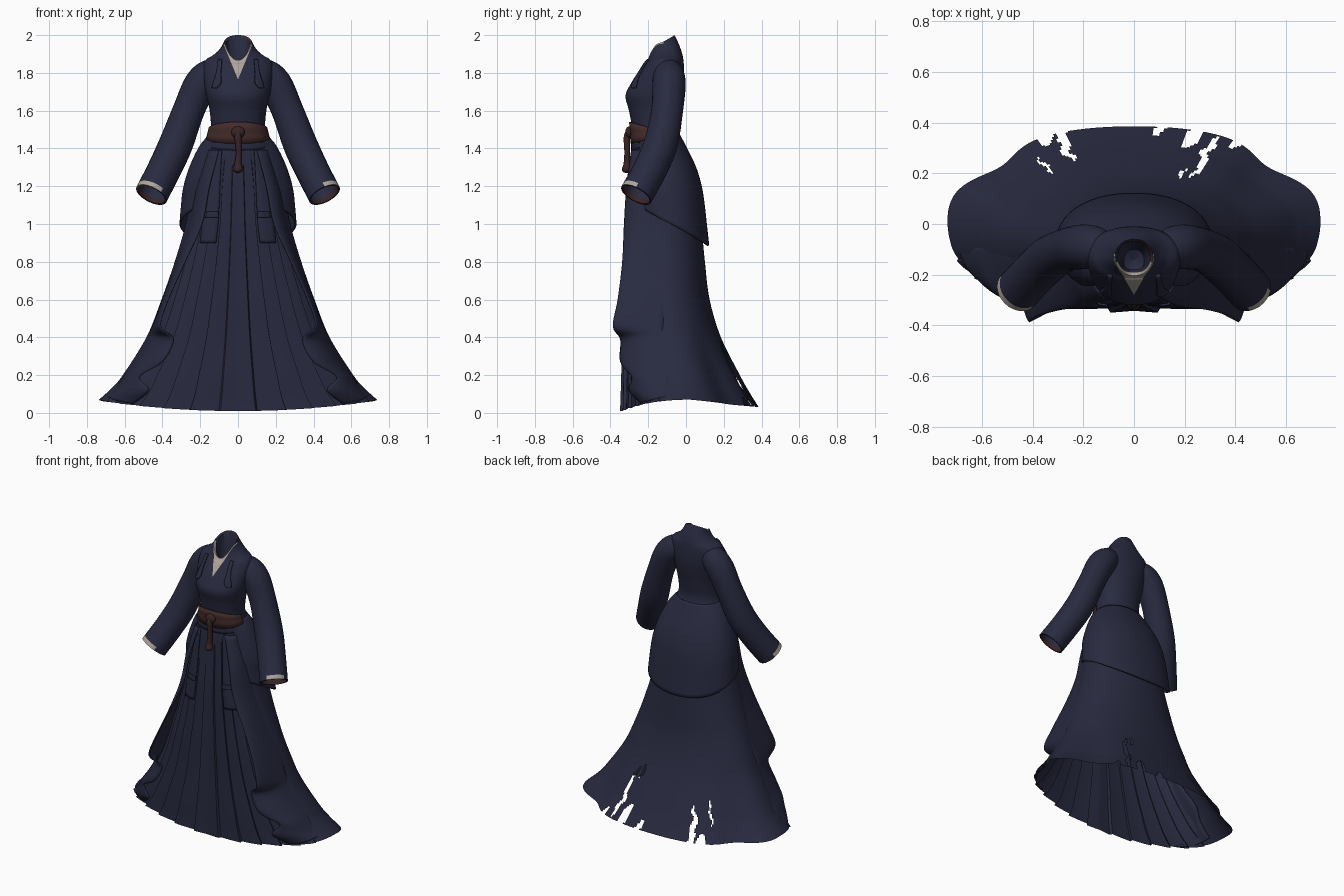
import bpy, bmesh, math
from mathutils import Vector
from mathutils.bvhtree import BVHTree

if "Cube" in bpy.data.objects:
    bpy.data.objects.remove(bpy.data.objects["Cube"])


def material(name, rgb):
    m = bpy.data.materials.new(name)
    m.use_nodes = True
    m.diffuse_color = (*rgb, 1)
    bsdf = m.node_tree.nodes["Principled BSDF"]
    bsdf.inputs["Base Color"].default_value = (*rgb, 1)
    bsdf.inputs["Roughness"].default_value = 0.8
    return m


NAVY = material("navy cloth", (0.021, 0.023, 0.05))
CREAM = material("cream trim", (0.42, 0.37, 0.32))
BROWN = material("brown sash", (0.058, 0.024, 0.023))
DARK = material("dark brown cord", (0.04, 0.017, 0.017))


def catmull(pts, n):
    """Smooth path through tuples of any length, n steps per span."""
    p = [Vector(q) for q in pts]
    p = [p[0] * 2 - p[1]] + p + [p[-1] * 2 - p[-2]]
    out = []
    for i in range(1, len(p) - 2):
        for k in range(n):
            t = k / n
            out.append(0.5 * (2 * p[i] + (p[i + 1] - p[i - 1]) * t
                       + (2 * p[i - 1] - 5 * p[i] + 4 * p[i + 1] - p[i + 2]) * t ** 2
                       + (3 * p[i] - p[i - 1] - 3 * p[i + 1] + p[i + 2]) * t ** 3))
    return out + [p[-2]]


def finish(ob, mats, thick=0):
    for m in mats:
        ob.data.materials.append(m)
    bpy.ops.object.select_all(action='DESELECT')
    ob.select_set(True)
    bpy.context.view_layer.objects.active = ob
    bpy.ops.object.shade_smooth_by_angle(angle=math.radians(40))
    if thick:
        mod = ob.modifiers.new("thickness", 'SOLIDIFY')
        mod.thickness = thick
        mod.offset = 0
    return ob


def skin(name, rows, closed=False, mats=(NAVY,), rule=None, drop=None, edit=None, thick=0):
    """Grid surface through rows of points."""
    bm = bmesh.new()
    grid = [[bm.verts.new(p) for p in row] for row in rows]
    n = len(rows[0])
    for i in range(len(rows) - 1):
        for j in range(n if closed else n - 1):
            k = (j + 1) % n
            f = bm.faces.new((grid[i][j], grid[i][k], grid[i + 1][k], grid[i + 1][j]))
            if rule:
                f.material_index = rule(i, f.calc_center_median())
            if drop and drop(360 * (j + 0.5) / n, f.calc_center_median().z):
                bm.faces.remove(f)
    if edit:
        edit(bm)
    bmesh.ops.delete(bm, geom=[v for v in bm.verts if not v.link_faces], context='VERTS')
    bmesh.ops.recalc_face_normals(bm, faces=bm.faces)
    me = bpy.data.meshes.new(name)
    bm.to_mesh(me)
    bm.free()
    ob = bpy.data.objects.new(name, me)
    bpy.context.collection.objects.link(ob)
    return finish(ob, mats, thick)


def oval(r, th, grow=0.0, scale=1.0):
    """Point on a body section: z, half width, front y, back y, front drop, back rise."""
    z, a, yf, yb, drop, rise = r
    c, s = math.cos(th), math.sin(th)
    c9 = math.copysign(abs(c) ** 0.92, c)
    s9 = math.copysign(abs(s) ** 0.92, s)
    lift = rise * s if s > 0 else -drop * s * s
    return Vector(((a + grow) * scale * c9,
                   (yf + yb) / 2 + ((yb - yf) / 2 + grow) * scale * s9, z + lift))


def ring(r, n):
    return [oval(r, math.tau * j / n) for j in range(n)]


# Skirt: flared, knife-pleated in front, drawn out to a torn train behind
SKIRT = [(.07, .735, -.345, .385, .06, -.04), (.13, .67, -.342, .335, .05, -.02),
         (.2, .61, -.34, .285, .02, 0), (.4, .485, -.332, .185, 0, 0), (.6, .405, -.33, .125, 0, 0),
         (.8, .335, -.325, .1, 0, 0), (1.0, .277, -.32, .08, 0, 0), (1.2, .24, -.305, .05, 0, 0),
         (1.35, .2, -.293, .005, 0, 0), (1.47, .15, -.28, -.04, 0, 0)]
TEARS = [(65, .2, 1.6, .16), (73, .07, 2.5, .08), (70, .33, 1, .05), (84, .03, 1.5, .06),
         (112, .1, 1.8, .13), (118, .03, 3, .06), (124, .2, 1, .07), (58, .03, 2, .05)]


def shape(th, z):
    deg = math.degrees(th)
    front = min(1, max(0, -math.sin(th) * 2 - 0.5))
    fold = (abs(deg - 270) / 12 + 0.45) % 1 - 0.6
    wave = sum(h * math.exp(-((deg - d) / 16) ** 2)
               for d, h in ((38, -.13), (142, -.13), (212, .04), (328, .04)))
    return (1 + 0.05 * front * min(1, max(0, (1.45 - z) * 3)) * fold
            + wave * max(0, 1 - z / .5))


def torn(deg, z):
    d = deg + math.sin(z * 70) * .6 + math.sin(z * 31) * .8
    return any(((d - c) / w) ** 2 + ((z - h) / t) ** 2 < 1 for c, h, w, t in TEARS)


SEG = 360
skirt = skin("skirt", [[oval(r, math.tau * j / SEG, scale=shape(math.tau * j / SEG, r[0]))
                        for j in range(SEG)] for r in catmull(SKIRT, 10)], True, drop=torn)

# Bodice with V neck: the collar area is cut out by two slanted planes
BODICE = [(1.42, .175, -.28, -.015, 0, 0), (1.5, .145, -.284, -.045, 0, 0),
          (1.6, .15, -.302, -.035, 0, 0), (1.68, .168, -.32, -.02, 0, 0),
          (1.75, .18, -.288, -.01, 0, 0), (1.82, .187, -.243, -.01, .003, 0),
          (1.868, .172, -.222, -.014, .022, 0), (1.895, .13, -.215, -.02, .043, .005),
          (1.925, .096, -.21, -.035, .067, .02), (1.96, .074, -.203, -.06, .093, .04)]
V_LOW, V_SLOPE = 1.765, 0.41


def cut_collar(bm):
    for side in (1, -1):
        faces = [f for f in bm.faces
                 if f.calc_center_median().y < -.06 and f.calc_center_median().z > 1.7]
        geom = set(faces)
        for f in faces:
            geom.update(f.edges)
            geom.update(f.verts)
        bmesh.ops.bisect_plane(bm, geom=list(geom), plane_co=(0, 0, V_LOW),
                               plane_no=(side, 0, -V_SLOPE))
    for f in bm.faces:
        c = f.calc_center_median()
        f.material_index = int(c.y < -.12 and (c.z - V_LOW) * V_SLOPE > abs(c.x))


bodice = skin("bodice", [ring(r, 96) for r in catmull(BODICE, 6)], True, (NAVY, CREAM),
              edit=cut_collar)

# Neck lining: cream rim low in front, brown on the left, dark closed inside
NECK = [BODICE[-1], (1.95, .064, -.192, -.068, .09, .04), (1.86, .055, -.18, -.07, .03, .02),
        (1.76, .04, -.19, -.1, 0, 0), (1.74, .0002, -.1401, -.1399, 0, 0)]


def neck_colour(i, c):
    if i > 0:
        return 0
    return 1 if c.z < 1.95 else 2 if c.x > .02 else 0


skin("neck_lining", [ring(r, 96) for r in NECK], True, (NAVY, CREAM, BROWN), rule=neck_colour)

# Back peplum, longer behind
PEPLUM = [(1.47, .15, -.27, -.035), (1.4, .197, -.27, .0), (1.3, .238, -.275, .048),
          (1.2, .268, -.28, .078), (1.1, .288, -.285, .094), (1.0, .297, -.28, .105),
          (.88, .305, -.28, .118)]
rows = []
for r in catmull(PEPLUM, 5):
    row = []
    for j in range(97):
        th = math.radians(-52 + 284 * j / 96)
        p = oval((*r, 0, 0), th)
        low = 1.0 - .115 * math.sin(th)
        p.z = 1.47 - (1.47 - p.z) * (1.47 - low) / .59
        row.append(p)
    rows.append(row)
skin("peplum", rows, thick=.01)

# Belt across the front waist, deepest in the middle, with a cloth band below
for name, mat, top, bottom, grow in (("belt", BROWN, 1.54, 1.425, .009),
                                     ("lower_band", NAVY, 1.44, 1.39, .006)):
    rows = []
    for t in (0, .33, .67, 1):
        row = []
        for j in range(41):
            th = math.radians(188 + 164 * j / 40)
            rise = .035 * (1 + math.sin(th))
            z = (top - rise) * (1 - t) + (bottom + rise) * t
            near = min(catmull(BODICE, 6), key=lambda r: abs(r[0] - z))
            p = oval(near, th, grow)
            p.z = z
            row.append(p)
        rows.append(row)
    skin(name, rows, mats=(mat,), thick=.008)


# Round parts along a path
def tube(path, n=28, steps=6):
    pts = catmull(path, steps)
    out = []
    for i, p in enumerate(pts):
        t = (pts[min(i + 1, len(pts) - 1)] - pts[max(i - 1, 0)]).to_3d().normalized()
        u = t.cross(Vector((0, 1, 0))).normalized()
        v = u.cross(t)
        out.append([Vector(p[:3]) + p[3] * (u * math.cos(a) + v * math.sin(a))
                    for a in (math.tau * j / n for j in range(n))])
    return out


skin("belt_cord", tube([(0, -.3, 1.5, .012), (0, -.312, 1.46, .018), (.004, -.312, 1.38, .015),
                        (0, -.312, 1.32, .019), (0, -.314, 1.285, .026), (0, -.312, 1.27, .004)], 14),
     True, (DARK,))
bpy.ops.mesh.primitive_uv_sphere_add(segments=20, ring_count=12, radius=.036,
                                     location=(0, -.3, 1.485))
knot = bpy.context.object
knot.name = "belt_knot"
knot.scale = (1, .6, .9)
finish(knot, (DARK,))

# Strips that lie on the front of the dress
trees = [BVHTree.FromPolygons([v.co for v in ob.data.vertices],
                              [p.vertices[:] for p in ob.data.polygons]) for ob in (skirt, bodice)]


def front_y(x, z):
    hits = [t.ray_cast(Vector((x, -2, z)), Vector((0, 1, 0)))[0] for t in trees]
    return min([h.y for h in hits if h] or [-.2])


def strip(name, path, off=.008):
    rows = [[(x + w * s, front_y(x + w * s, z) - off, z) for s in (-1, -.5, 0, .5, 1)]
            for x, z, w in catmull(path, 6)]
    skin(name, rows, thick=.009)


# Swag folds: a free front edge joined to a line on the side of the skirt
FREE = [(.1, -.287, 1.39), (.15, -.312, 1.2), (.19, -.325, 1.0), (.28, -.335, .8),
        (.37, -.36, .6), (.41, -.385, .46), (.34, -.345, .39), (.4, -.345, .27),
        (.52, -.285, .19), (.47, -.3, .12), (.56, -.23, .045)]
JOIN = [(.16, -.2, 1.39), (.22, -.18, 1.2), (.262, -.15, 1.0), (.325, -.12, .8),
        (.4, -.1, .6), (.45, -.11, .46), (.48, -.1, .39), (.555, -.06, .27),
        (.605, -.08, .19), (.655, -.08, .12), (.69, -.08, .09)]
SLEEVE = [(.1, -.1, 1.82, .055), (.145, -.092, 1.795, .08), (.2, -.09, 1.735, .088),
          (.262, -.1, 1.6, .084), (.33, -.135, 1.42, .09), (.395, -.195, 1.28, .089),
          (.459, -.264, 1.155, .089)]

for side, tag in ((1, "left"), (-1, "right")):
    def flip(rows):
        return [[Vector((p[0] * side, p[1], p[2])) for p in row] for row in rows]

    rows = []
    for f, g in zip(catmull(FREE, 6), catmull(JOIN, 6)):
        c = f.lerp(g, .5).lerp(Vector((g.x, f.y, (f.z + g.z) / 2)), .75)
        rows.append([f * (1 - t) ** 2 + c * 2 * t * (1 - t) + g * t * t
                     for t in (k / 12 for k in range(13))])
    skin(tag + "_swag", flip(rows), thick=.008)

    # Sleeve turned back inside at the cuff; more cream shows on the right
    outer = tube(SLEEVE)
    inner = tube([(x, y, z, r - .01) for x, y, z, r in SLEEVE[3:]])[::-1]
    last = len(outer) - 1
    trim = 1.208 if side > 0 else 1.18

    def cuff(i, c):
        if last - 1 <= i <= last and c.z > trim:
            return 1
        return 2 if i == last + 1 else 0

    skin(tag + "_sleeve", flip(outer + inner), True, (NAVY, CREAM, DARK), rule=cuff)

    # Chest tie and hanging front panel
    strip(tag + "_chest_tie", [(side * .095, 1.87, .01), (side * .102, 1.8, .012),
                               (side * .11, 1.75, .02), (side * .125, 1.72, .012)], .009)
    strip(tag + "_front_panel", [(side * .1, 1.39, .014), (side * .125, 1.2, .03),
                                 (side * .145, 1.02, .042), (side * .158, .9, .042)], .01)
    strip(tag + "_panel_knot", [(side * .135, 1.065, .03), (side * .137, 1.035, .036)], .02)
